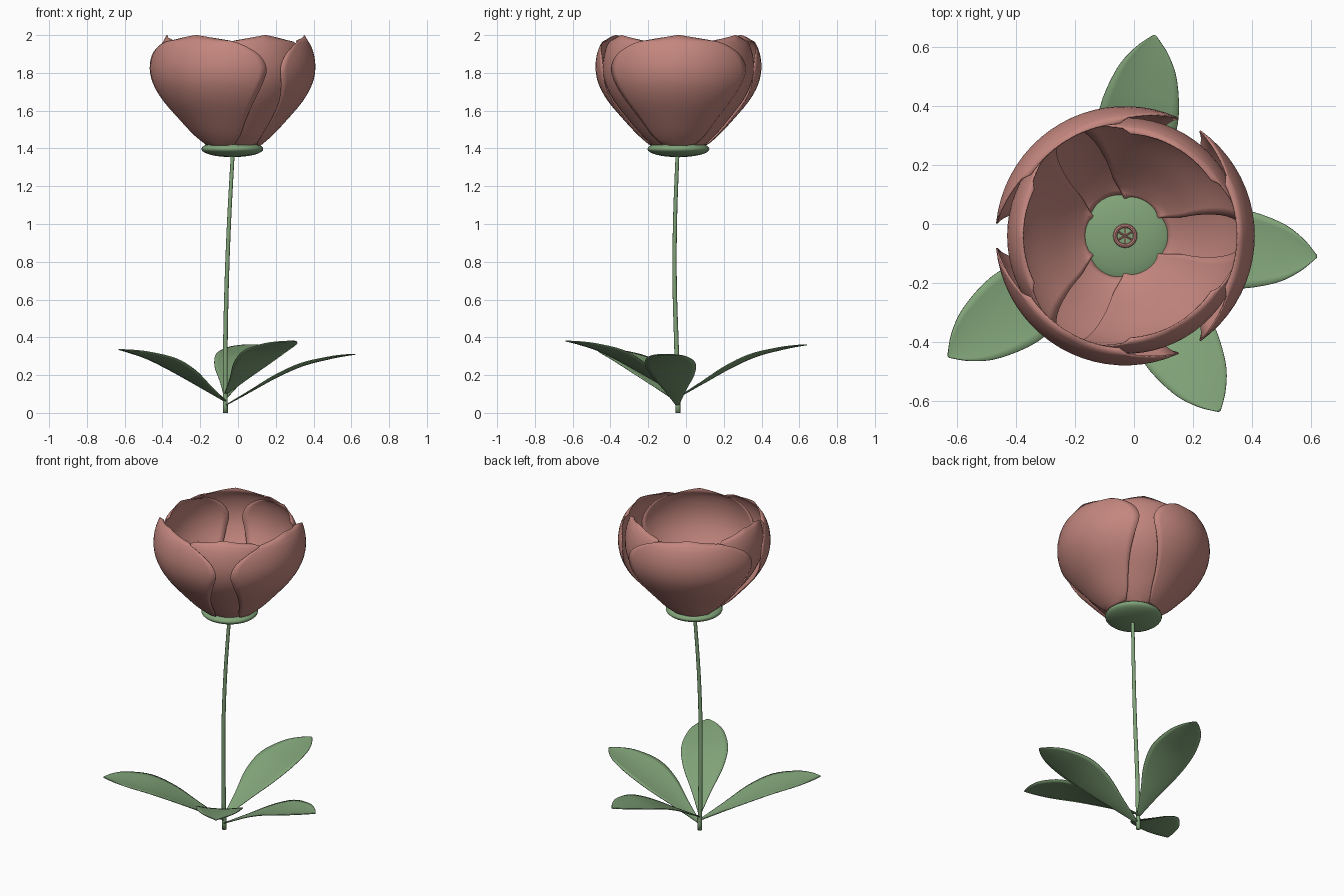
import bpy, bmesh, math
from mathutils import Vector

if "Cube" in bpy.data.objects:
    bpy.data.objects.remove(bpy.data.objects["Cube"])


def material(name, rgb):
    m = bpy.data.materials.new(name)
    m.diffuse_color = (*rgb, 1)
    m.use_nodes = True
    m.node_tree.nodes["Principled BSDF"].inputs["Base Color"].default_value = m.diffuse_color
    return m


PINK = material("dusty pink", (0.55, 0.24, 0.21))
GREEN = material("leaf green", (0.22, 0.37, 0.19))
CX, CY = -0.03, -0.04          # flower axis
TAU = math.tau


def finish(obj, name, mat):
    obj.name = name
    obj.data.materials.clear()
    obj.data.materials.append(mat)
    bpy.ops.object.select_all(action='DESELECT')
    obj.select_set(True)
    bpy.context.view_layer.objects.active = obj
    bpy.ops.object.shade_smooth_by_angle(angle=math.radians(40))
    return obj


def spline(keys, t):
    """Smooth (Catmull-Rom) value through the key tuples, t in 0..1."""
    n = len(keys) - 1
    i = min(int(t * n), n - 1)
    u = t * n - i
    a, b, c, d = (Vector(keys[max(0, min(n, i + k))]) for k in (-1, 0, 1, 2))
    return 0.5 * (2 * b + (c - a) * u + (2 * a - 5 * b + 4 * c - d) * u * u
                  + (3 * b - a - 3 * c + d) * u ** 3)


def sheet(name, rows, cols, point, mat, thickness):
    """Thin grid surface from point(t, s), with t in 0..1 and s in -1..1."""
    bm = bmesh.new()
    grid = [[bm.verts.new(point(r / rows, 2 * c / cols - 1))
             for c in range(cols + 1)] for r in range(rows + 1)]
    for r in range(rows):
        for c in range(cols):
            bm.faces.new((grid[r][c], grid[r][c + 1],
                          grid[r + 1][c + 1], grid[r + 1][c]))
    mesh = bpy.data.meshes.new(name)
    bm.to_mesh(mesh)
    bm.free()
    obj = bpy.data.objects.new(name, mesh)
    bpy.context.collection.objects.link(obj)
    mod = obj.modifiers.new("thickness", 'SOLIDIFY')
    mod.thickness = thickness
    mod.offset = 0
    return finish(obj, name, mat)


# Petals: height, radius and half-angle in degrees along each petal
PETAL = [(1.41, 0.14, 32), (1.47, 0.21, 41), (1.55, 0.285, 44), (1.65, 0.37, 48),
         (1.74, 0.42, 52), (1.82, 0.437, 54.5), (1.89, 0.431, 50),
         (1.94, 0.415, 40), (1.965, 0.40, 31)]


def petal(name, angle, scale):
    rows = 25

    def point(t, s):
        if t > 0.999:                       # shallow pointed rim
            z, r, w = 2.0 - 0.03 * abs(s), 0.38, 27
        else:
            z, r, w = spline(PETAL, t * rows / (rows - 1))
        if t < 0.001:                       # rounded foot
            z += 0.015 * s * s
        a = math.radians(angle + w * s)
        return (CX + r * scale * math.cos(a), CY + r * scale * math.sin(a), z)
    sheet(name, rows, 20, point, PINK, 0.005)


for k in range(3):
    petal(f"outer_petal_{k + 1}", 120 * k, 1.0)
    petal(f"inner_petal_{k + 1}", 120 * k + 60, 0.91)

# Leaves: fraction along, rise fraction, half-width
LEAF = [(0, 0, 0.008), (0.2, 0.28, 0.058), (0.4, 0.56, 0.115), (0.6, 0.78, 0.135),
        (0.8, 0.91, 0.105), (0.92, 0.97, 0.058), (1, 1, 0.004)]


def leaf(name, tip, base_z):
    base = Vector((-0.065, -0.045, base_z))
    span = Vector(tip) - base
    side = Vector((-span.y, span.x, 0)).normalized()

    def point(t, s):
        f, rise, w = spline(LEAF, t)
        p = base + Vector((span.x * f, span.y * f, span.z * rise)) + side * w * s
        p.z += 0.012 * s * s * w / 0.135    # slight trough
        return p
    sheet(name, 24, 10, point, GREEN, 0.005)


leaf("right_leaf", (0.62, -0.11, 0.31), 0.04)
leaf("left_leaf", (-0.63, -0.45, 0.335), 0.06)
leaf("front_leaf", (0.29, -0.635, 0.38), 0.10)
leaf("back_leaf", (0.07, 0.64, 0.36), 0.08)

# Stem: gently bent tapering tube
PATH = [(-0.067, -0.042, 0), (-0.067, -0.050, 0.34), (-0.060, -0.060, 0.68),
        (-0.047, -0.058, 1.02), (-0.028, -0.045, 1.37)]


def stem_point(t, s):
    p = spline(PATH, t)
    r = 0.013 - 0.003 * t
    return p + Vector((r * math.cos(math.pi * s), r * math.sin(math.pi * s), 0))


stem = sheet("stem", 24, 12, stem_point, GREEN, 0.0)
stem.modifiers.clear()
bm = bmesh.new()
bm.from_mesh(stem.data)
bmesh.ops.remove_doubles(bm, verts=bm.verts, dist=1e-4)
bmesh.ops.holes_fill(bm, edges=bm.edges, sides=0)
bm.to_mesh(stem.data)
bm.free()

# Receptacle under the petals
bpy.ops.mesh.primitive_uv_sphere_add(segments=32, ring_count=16, radius=1,
                                     location=(CX, CY, 1.397))
cup = bpy.context.object
cup.scale = (0.164, 0.164, 0.043)
finish(cup, "receptacle", GREEN)

# Small pink centre: ring with crossing spokes
bpy.ops.mesh.primitive_torus_add(major_radius=0.034, minor_radius=0.007,
                                 major_segments=24, minor_segments=8,
                                 location=(CX, CY, 1.443))
finish(bpy.context.object, "centre_ring", PINK)
for k in range(3):
    bpy.ops.mesh.primitive_cylinder_add(vertices=8, radius=0.003, depth=0.066,
                                        location=(CX, CY, 1.443),
                                        rotation=(math.pi / 2, 0, k * TAU / 6))
    finish(bpy.context.object, f"centre_spoke_{k + 1}", PINK)
